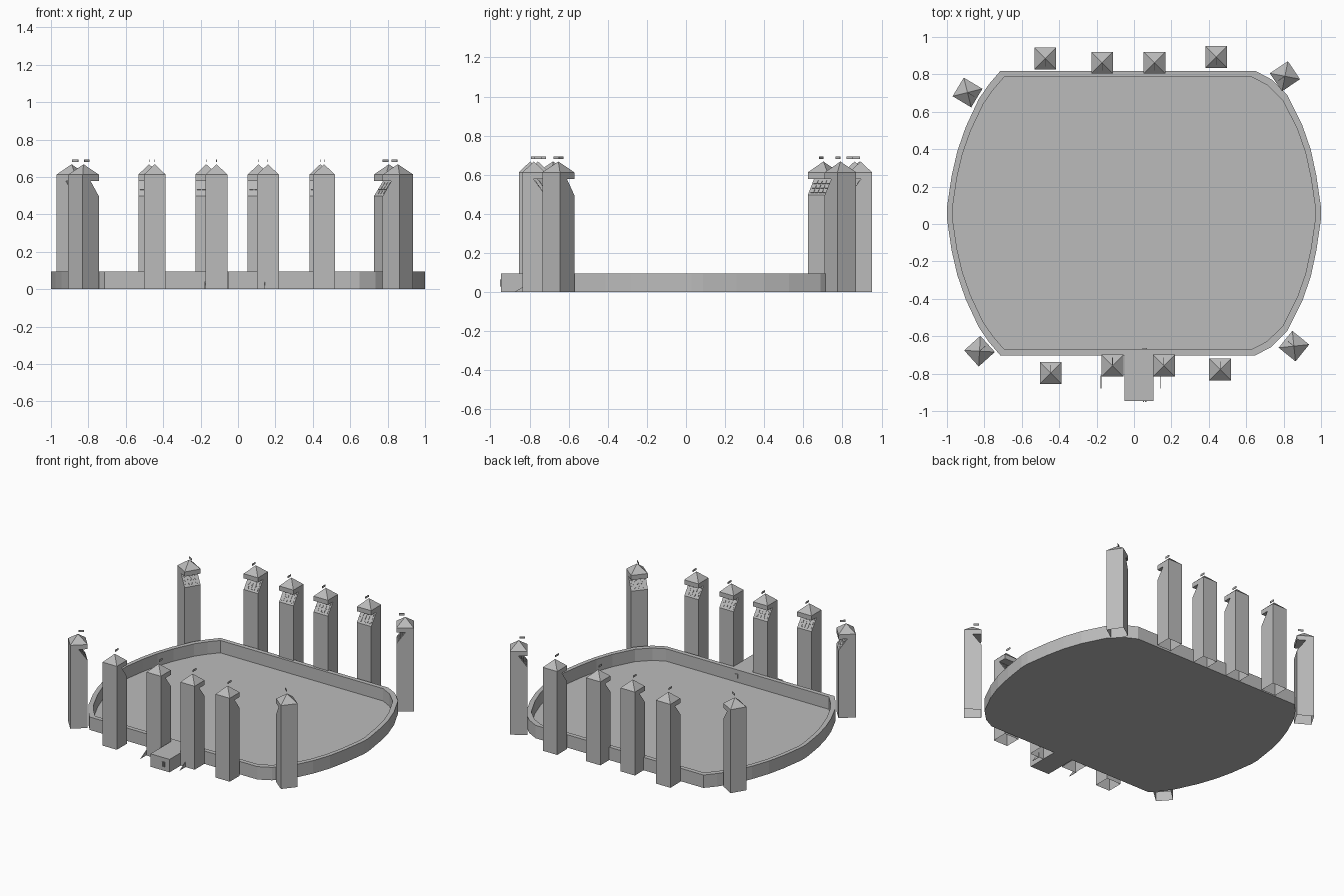
import bpy, bmesh, math
from mathutils import Matrix, Vector

if "Cube" in bpy.data.objects:
    bpy.data.objects.remove(bpy.data.objects["Cube"])

stone = bpy.data.materials.new("plain_grey")
stone.diffuse_color = (0.5, 0.5, 0.5, 1)
stone.use_nodes = True
stone.node_tree.nodes["Principled BSDF"].inputs["Base Color"].default_value = stone.diffuse_color


def finish(name, bm, flip_fix=True):
    if flip_fix:
        bmesh.ops.recalc_face_normals(bm, faces=bm.faces)
    me = bpy.data.meshes.new(name)
    bm.to_mesh(me)
    bm.free()
    me.materials.append(stone)
    ob = bpy.data.objects.new(name, me)
    bpy.context.collection.objects.link(ob)
    return ob


def add_box(bm, lo, hi, mat=Matrix()):
    lo, hi = Vector(lo), Vector(hi)
    m = mat @ Matrix.Translation((lo + hi) / 2) @ Matrix.Diagonal((*(hi - lo), 1))
    bmesh.ops.create_cube(bm, size=1, matrix=m)


# arena outline: straight front and back, bowed ends, mirrored front to back
CY, WALL = 0.058, 0.095
right = [(.65, .76), (.735, .715), (.82, .63), (.90, .47), (.945, .34), (.975, .20), (1, .03)]
left = [(-.715, .76), (-.775, .69), (-.83, .61), (-.90, .46), (-.945, .33), (-.975, .20), (-1, .03)]
outer = right + [(x, -y) for x, y in reversed(right)]
outer += [(x, -y) for x, y in left] + list(reversed(left))
inner = [(-.01 + (x + .01) * .97, y * .957) for x, y in outer]

# perimeter wall
bm = bmesh.new()
rings = [[bm.verts.new((x, y + CY, z)) for x, y in pts]
         for pts, z in ((outer, 0), (outer, WALL), (inner, WALL), (inner, 0.004))]
n = len(outer)
for a, b in zip(rings, rings[1:]):
    for i in range(n):
        bm.faces.new((a[i], a[(i + 1) % n], b[(i + 1) % n], b[i]))
# arena floor and underside
bm.faces.new(rings[0])
bm.faces.new(rings[3])
finish("arena_wall_and_floor", bm)

# gatehouse with a small door plate at each end
bm = bmesh.new()
add_box(bm, (-.05, -.945, 0), (.105, -.69, WALL))
finish("gatehouse", bm)
bm = bmesh.new()
for x in (.048, .060):
    add_box(bm, (x, -.952, .03), (x + .006, -.945, .065))
add_box(bm, (.045, -.668, .035), (.07, -.663, .065))
finish("door_plates", bm)

# thin triangular fins in front of the middle towers
bm = bmesh.new()
for x in (-.178, .142):
    v = [[bm.verts.new((x + dx, y, z)) for y, z in ((-.88, 0), (-.81, 0), (-.81, .04))]
         for dx in (0, .003)]
    bm.faces.new(v[0])
    bm.faces.new(v[1])
    for i in range(3):
        j = (i + 1) % 3
        bm.faces.new((v[0][i], v[0][j], v[1][j], v[1][i]))
finish("gate_fins", bm)

H = 0.058
# side profile of a tower: +x looks into the arena, with a sloped notch for the lamps
PROFILE = [(-H, 0), (H, 0), (H, .497), (-.002, .579), (H, .579), (H, .613), (-H, .613)]


def tower(x, y, facing, idx):
    mat = Matrix.Translation((x, y, 0)) @ Matrix.Rotation(math.radians(facing), 4, 'Z')
    bm = bmesh.new()
    a = [bm.verts.new(mat @ Vector((u, -H, z))) for u, z in PROFILE]
    b = [bm.verts.new(mat @ Vector((u, H, z))) for u, z in PROFILE]
    bm.faces.new(a)
    bm.faces.new(b)
    k = len(PROFILE)
    for i in range(1, k):            # open at the bottom
        j = (i + 1) % k
        if i != 5:                   # open under the roof
            bm.faces.new((a[i], a[j], b[j], b[i]))
    # pyramid roof
    tip = bm.verts.new(mat @ Vector((0, 0, .668)))
    rim = [a[5], a[6], b[6], b[5]]
    for i in range(4):
        bm.faces.new((rim[i], rim[(i + 1) % 4], tip))
    finish(f"tower_{idx}", bm)

    # lamp plates on the sloped notch face
    bm = bmesh.new()
    slope = math.atan2(.082, .060)
    face = mat @ Matrix.Translation((H, 0, .497)) @ Matrix.Rotation(slope, 4, 'Y') \
        @ Matrix.Rotation(math.pi, 4, 'Z')
    for r in range(3):
        for c in range(4):
            u, v = .014 + r * .028, -.049 + c * .0255
            add_box(bm, (u, v, -.001), (u + .02, v + .021, .003), face)
    finish(f"lamp_panel_{idx}", bm)

    # little flag above the roof
    bm = bmesh.new()
    add_box(bm, (.004, -.0015, .68), (.042, .0015, .694), mat)
    finish(f"flag_{idx}", bm)


TOWERS = [
    (-.475, .885, -90), (-.17, .862, -90), (.11, .862, -90), (.44, .893, -90),
    (-.445, -.797, 90), (-.115, -.757, 90), (.16, -.757, 90), (.46, -.778, 90),
    (-.89, .703, -31), (.807, .79, 214), (-.826, -.68, 42), (.855, -.653, 141),
]
for i, t in enumerate(TOWERS):
    tower(*t, i + 1)
